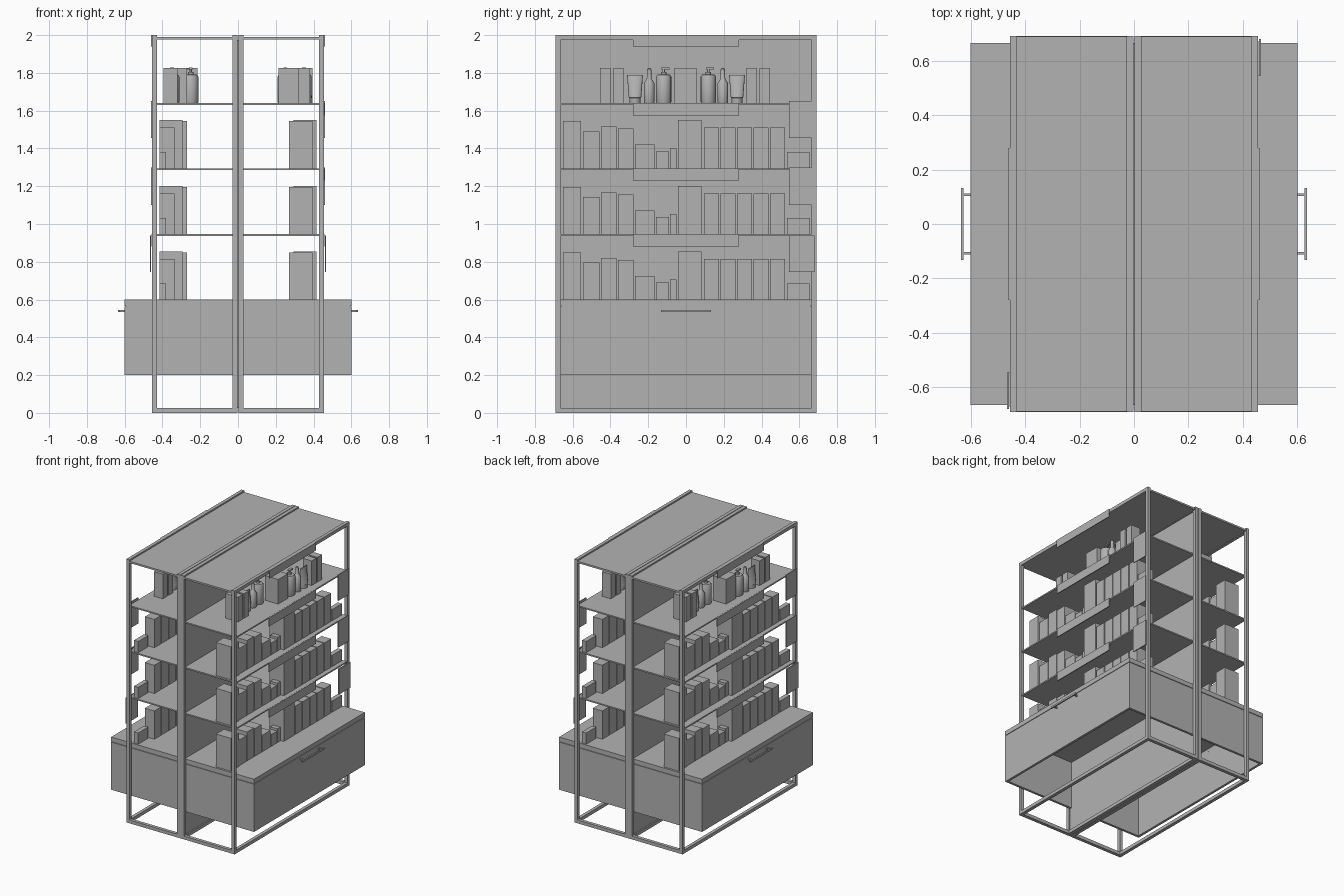
import bpy, bmesh, math

cube = bpy.data.objects.get("Cube")
if cube:
    bpy.data.objects.remove(cube)

GREY = (0.45, 0.45, 0.45, 1)
mat = bpy.data.materials.new("neutral_grey")
mat.use_nodes = True
mat.diffuse_color = GREY
mat.node_tree.nodes["Principled BSDF"].inputs["Base Color"].default_value = GREY


def finish(name, bm):
    """Turn a bmesh into an object, smooth but sharp on steep edges."""
    bmesh.ops.recalc_face_normals(bm, faces=bm.faces)
    for f in bm.faces:
        f.smooth = True
    for e in bm.edges:
        e.smooth = e.calc_face_angle(0) < math.radians(35)
    me = bpy.data.meshes.new(name)
    bm.to_mesh(me)
    bm.free()
    me.materials.append(mat)
    ob = bpy.data.objects.new(name, me)
    bpy.context.collection.objects.link(ob)
    return ob


def box(bm, x0, x1, y0, y1, z0, z1):
    verts = bmesh.ops.create_cube(bm, size=1)["verts"]
    for v in verts:
        v.co.x = x0 if v.co.x < 0 else x1
        v.co.y = y0 if v.co.y < 0 else y1
        v.co.z = z0 if v.co.z < 0 else z1


def boxes(name, items):
    bm = bmesh.new()
    for it in items:
        box(bm, *it)
    return finish(name, bm)


def loft(bm, cx, cy, base, rings, n=20):
    """Stack elliptical rings given as (height, x radius, y radius)."""
    loops = []
    for h, rx, ry in rings:
        loops.append([bm.verts.new((cx + rx * math.cos(2 * math.pi * i / n),
                                    cy + ry * math.sin(2 * math.pi * i / n), base + h))
                      for i in range(n)])
    for a, b in zip(loops, loops[1:]):
        for i in range(n):
            bm.faces.new((a[i], a[(i + 1) % n], b[(i + 1) % n], b[i]))
    bm.faces.new(loops[0])
    bm.faces.new(loops[-1])


def round_rings(profile):
    return [(h, r, r) for h, r in profile]


X, Y, T = 0.455, 0.69, 0.025      # half width, half depth, bar size
YI = Y - T                        # inner depth
SHELVES = (0.937, 1.285, 1.63)    # undersides of the shelves
TH = 0.01                         # shelf thickness

# Row of cartons: y start, y end, height, inner x, outer x
CARTONS = (
    (-.65, -.555, .25, .27, .395), (-.545, -.457, .195, .30, .39),
    (-.45, -.367, .22, .295, .39), (-.36, -.277, .21, .295, .39),
    (-.27, -.167, .125, .31, .39), (-.16, -.09, .09, .33, .39),
    (-.085, -.05, .105, .33, .39), (-.043, .083, .255, .295, .415),
    (.535, .655, .085, .38, .415),
)
ROW = list(CARTONS) + [(.095 + .0875 * i, .175 + .0875 * i, .215, .335, .415)
                       for i in range(5)]

PUMP = round_rings(((0, .038), (.005, .04), (.14, .04), (.15, .034), (.152, .014),
                    (.165, .014), (.166, .006), (.18, .006)))
BOTTLE = round_rings(((0, .026), (.005, .028), (.105, .028), (.125, .015), (.128, .013),
                      (.18, .011), (.185, .006)))
TUBE = [(0, .028, .028), (.028, .03, .03), (.03, .033, .033),
        (.135, .008, .041), (.15, .004, .043)]


def build_side(side):
    """One of the two back-to-back units; modelled facing +x."""
    made = []

    # Open frame of square bars
    frame = []
    for y0 in (-Y, YI):
        frame += [(X - T, X, y0, y0 + T, 0, 2), (.002, .028, y0, y0 + T, 0, 2),
                  (.028, X - T, y0, y0 + T, 0, T)]
    for z0 in (0, 2 - T):
        frame += [(X - T, X, -YI, YI, z0, z0 + T), (.002, .028, -YI, YI, z0, z0 + T)]
    made.append(boxes("frame", frame))

    # Back panel, shelves and top
    made.append(boxes("back_panel", [(0, .018, -YI, YI, T, 2 - T)]))
    made.append(boxes("shelves", [(.018, X - .005, -YI, YI, z, z + TH) for z in SHELVES]))
    made.append(boxes("top_panel", [(.028, X - T, -Y + .002, Y - .002, 1.976, 1.989)]))

    # Sign strips under the shelf edges and side flags on one post
    strips = [(X - .004, X + .003, -.28, .28, z - .055, z + TH) for z in SHELVES]
    strips.append((X, X + .006, -.28, .28, 1.94, 2))
    made.append(boxes("sign_strips", strips))
    made.append(boxes("side_flags", [
        (X + .001, X + .006, .545, .67, 1.455, 1.652),
        (X + .001, X + .006, .545, .67, 1.10, 1.30),
        (X + .005, X + .012, .545, .68, .745, .94)]))

    # Wide base cabinet, open below, with a lid
    made.append(boxes("cabinet_walls", [
        (.582, .6, -YI, YI, .2, .562),
        (0, .582, -YI, -YI + .018, .2, .562),
        (0, .582, YI - .018, YI, .2, .562)]))
    made.append(boxes("cabinet_lid", [(0, .6, -YI, YI, .566, .6),
                                      (0, .594, -YI + .006, YI - .006, .56, .567)]))
    made.append(boxes("drawer_handle", [
        (.626, .636, -.132, .132, .533, .546),
        (.578, .627, -.112, -.102, .535, .544),
        (.578, .627, .102, .112, .535, .544)]))

    # Cartons on the three lower levels
    for base in (.6, SHELVES[0] + TH, SHELVES[1] + TH):
        made.append(boxes("carton_row", [(x0, x1, y0, y1, base, base + h)
                                         for y0, y1, h, x0, x1 in ROW]))

    # Cartons and bottles on the top shelf
    base = SHELVES[2] + TH
    made.append(boxes("tall_cartons", [
        (x0, x1, y0, y1, base, base + .187) for y0, y1, x0, x1 in (
            (-.455, -.40, .215, .32), (-.385, -.33, .215, .32), (-.06, .055, .27, .38),
            (.32, .375, .32, .395), (.39, .445, .32, .395))]))
    for sign, cx in ((-1, .25), (1, .35)):
        bm = bmesh.new()
        y = .118 * sign
        loft(bm, cx, y, base, PUMP)
        box(bm, cx - .01, cx + .01, y - .012, y + .03, base + .178, base + .188)
        made.append(finish("pump_bottle", bm))
        for name, y, rings in (("slim_bottle", .195, BOTTLE), ("squeeze_tube", .27, TUBE)):
            bm = bmesh.new()
            loft(bm, cx + .01, y * sign, base, rings)
            made.append(finish(name, bm))

    # Half turn for the second unit
    for ob in made:
        ob.name = side + "_" + ob.name
        if side == "right":
            ob.rotation_euler.z = math.pi


for side in ("left", "right"):
    build_side(side)
